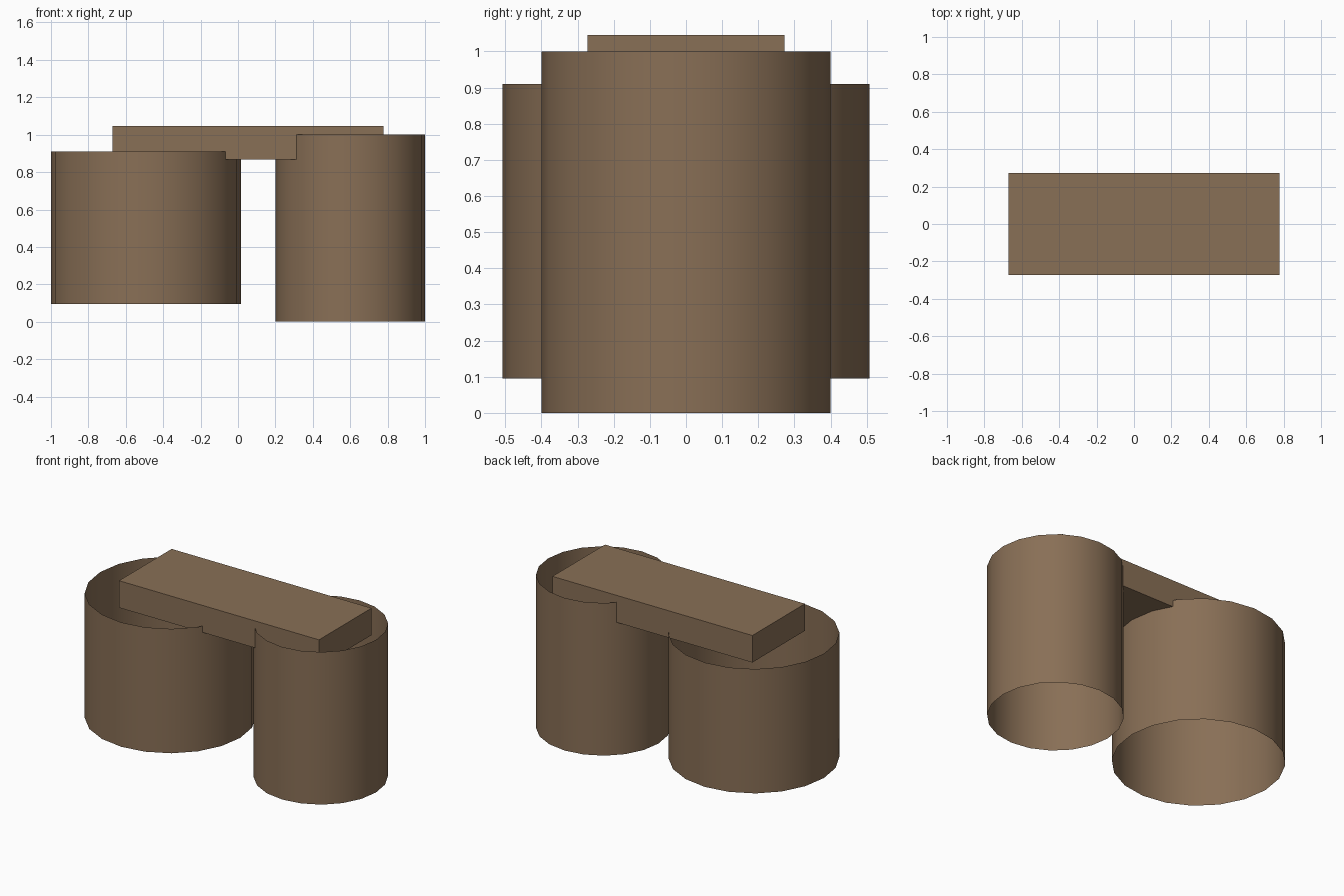
import bpy
import math

if "Cube" in bpy.data.objects:
    bpy.data.objects.remove(bpy.data.objects["Cube"])

brown = bpy.data.materials.new("brown")
brown.diffuse_color = (0.25, 0.16, 0.093, 1)
brown.use_nodes = True
brown.node_tree.nodes["Principled BSDF"].inputs["Base Color"].default_value = brown.diffuse_color


def tube(name, x, radius, z0, z1):
    # Open-ended, thin-walled 20-sided tube
    bpy.ops.mesh.primitive_cylinder_add(
        vertices=20, radius=radius, depth=z1 - z0,
        end_fill_type='NOTHING', location=(x, 0, (z0 + z1) / 2))
    ob = bpy.context.object
    ob.name = name
    ob.data.materials.append(brown)
    bpy.ops.object.shade_smooth_by_angle(angle=math.radians(40))


# Two barrels: the wide one sits higher, the narrow one reaches the ground
tube("wide_barrel", -0.492, 0.508, 0.095, 0.91)
tube("narrow_barrel", 0.6, 0.4, 0.0, 1.0)

# Flat bar bridging both barrels
bpy.ops.mesh.primitive_cube_add(size=1, location=(0.053, 0, 0.957))
bar = bpy.context.object
bar.name = "bridge_bar"
bar.scale = (1.45, 0.545, 0.177)
bpy.ops.object.transform_apply(location=False, rotation=False, scale=True)
bar.data.materials.append(brown)
